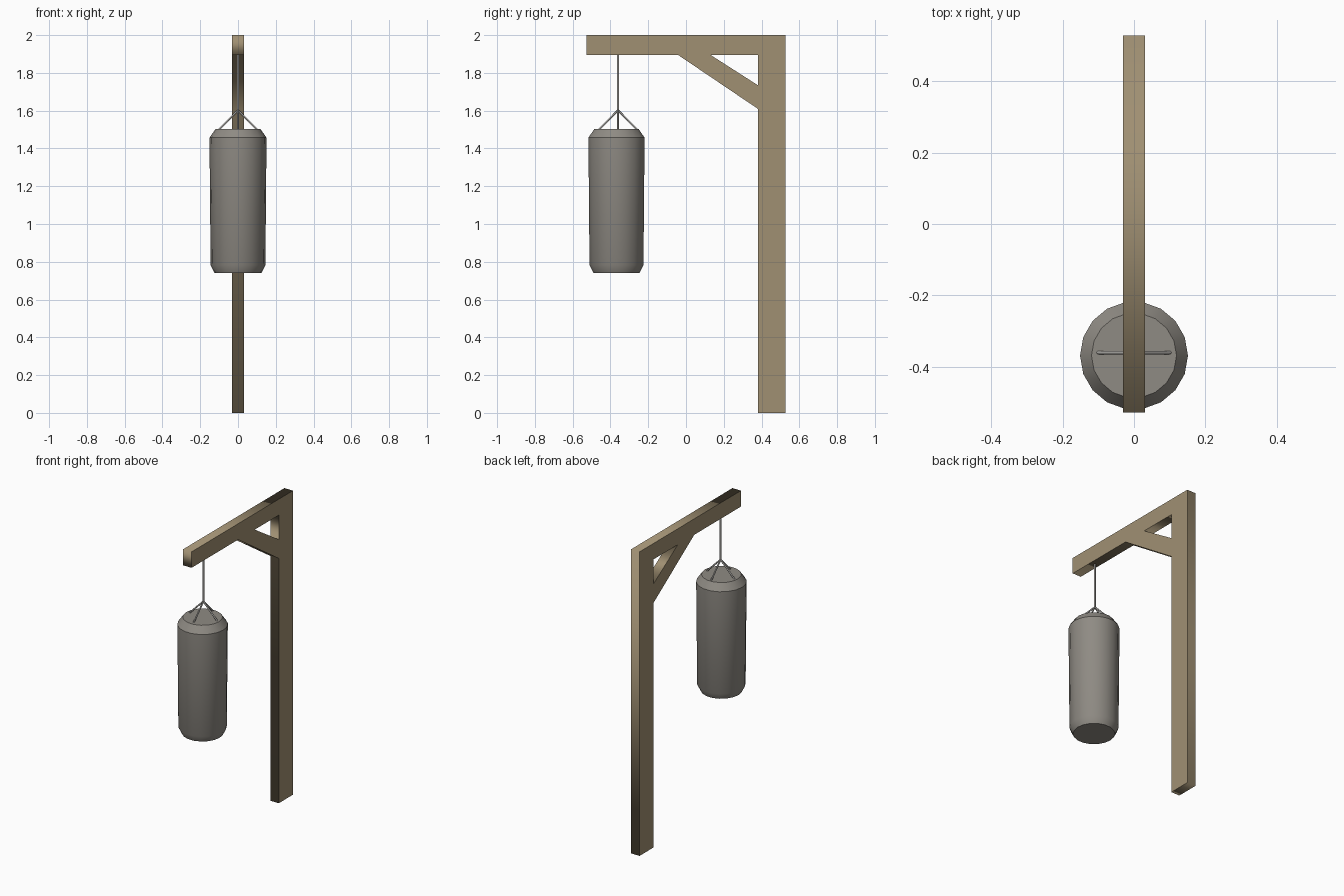
import bpy, bmesh, math
from mathutils import Vector

if "Cube" in bpy.data.objects:
    bpy.data.objects.remove(bpy.data.objects["Cube"])


def material(name, rgb):
    m = bpy.data.materials.new(name)
    m.diffuse_color = (*rgb, 1)
    m.use_nodes = True
    m.node_tree.nodes["Principled BSDF"].inputs["Base Color"].default_value = m.diffuse_color
    return m


WOOD = material("tan_wood", (0.352, 0.279, 0.171))
CANVAS = material("grey_canvas", (0.275, 0.258, 0.230))
METAL = material("light_metal", (0.40, 0.39, 0.37))


def finish(obj, mat, smooth=None):
    obj.data.materials.clear()
    obj.data.materials.append(mat)
    bpy.ops.object.select_all(action='DESELECT')
    obj.select_set(True)
    bpy.context.view_layer.objects.active = obj
    if smooth:
        bpy.ops.object.shade_smooth_by_angle(angle=math.radians(smooth))


# Wooden frame: side outline with a triangular gap behind the brace, (y, z)
outline = [(-0.527, 2), (-0.527, 1.895), (-0.042, 1.895), (0.38, 1.61),
           (0.38, 0), (0.527, 0), (0.527, 2)]
gap = [(0.13, 1.895), (0.38, 1.895), (0.38, 1.735)]
curve = bpy.data.curves.new("wooden_frame", 'CURVE')
curve.dimensions = '2D'
curve.fill_mode = 'BOTH'
curve.extrude = 0.031
for loop in (outline, gap):
    s = curve.splines.new('POLY')
    s.points.add(len(loop) - 1)
    for p, (y, z) in zip(s.points, loop):
        p.co = (y, z, 0, 1)
    s.use_cyclic_u = True
frame = bpy.data.objects.new("wooden_frame", curve)
frame.rotation_euler = (math.pi / 2, 0, math.pi / 2)
bpy.context.collection.objects.link(frame)
frame.select_set(True)
bpy.context.view_layer.objects.active = frame
bpy.ops.object.convert(target='MESH')
frame = bpy.context.view_layer.objects.active
finish(frame, WOOD)

# Punching bag: stacked rings of 18 sides, (radius, z)
SIDES = 18
bm = bmesh.new()
rings = []
for r, z in [(0.124, 0.741), (0.145, 0.783), (0.151, 1.457), (0.119, 1.503)]:
    rings.append([bm.verts.new((r * math.cos(a), -0.368 + r * math.sin(a), z))
                  for a in (2 * math.pi * i / SIDES for i in range(SIDES))])
for lo, hi in zip(rings, rings[1:]):
    for i in range(SIDES):
        j = (i + 1) % SIDES
        bm.faces.new((lo[i], lo[j], hi[j], hi[i]))
bm.faces.new(rings[0][::-1])
bm.faces.new(rings[-1])
mesh = bpy.data.meshes.new("punching_bag")
bm.to_mesh(mesh)
bm.free()
bag = bpy.data.objects.new("punching_bag", mesh)
bpy.context.collection.objects.link(bag)
finish(bag, CANVAS, 32)


# Hanging rod and four straps
def rod(name, a, b, r):
    a, b = Vector(a), Vector(b)
    d = b - a
    bpy.ops.mesh.primitive_cylinder_add(vertices=8, radius=r, depth=d.length,
                                        location=(a + b) / 2)
    o = bpy.context.object
    o.name = name
    o.rotation_euler = d.to_track_quat('Z', 'Y').to_euler()
    finish(o, METAL, 50)


ROD_Y = -0.36
rod("hanging_rod", (0, ROD_Y, 1.597), (0, ROD_Y, 1.895), 0.006)
for k, (dx, dy) in enumerate([(1, 0), (-1, 0), (0, 1), (0, -1)]):
    rod(f"bag_strap_{k + 1}", (0.103 * dx, ROD_Y + 0.103 * dy, 1.498),
        (0, ROD_Y, 1.602), 0.005)
